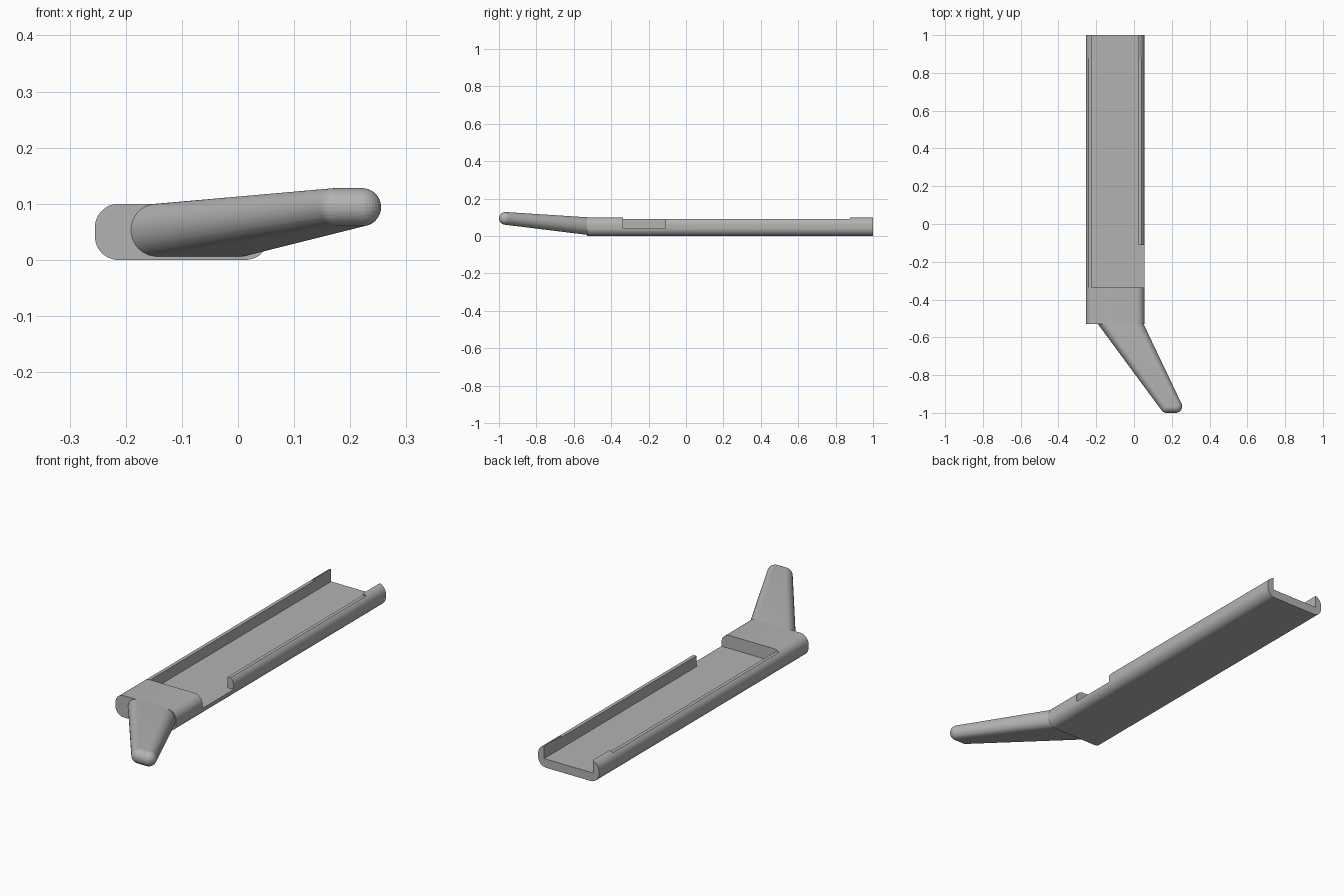
import bpy, bmesh
from math import sin, cos, pi, radians

cube = bpy.data.objects.get("Cube")
if cube:
    bpy.data.objects.remove(cube, do_unlink=True)

grey = bpy.data.materials.new("plain grey")
grey.use_nodes = True
GREY = (0.45, 0.45, 0.45, 1)
grey.diffuse_color = GREY
grey.node_tree.nodes["Principled BSDF"].inputs["Base Color"].default_value = GREY

CX = -0.1        # centre line of the tray
HALF = 0.155     # half width of the tray
LEDGE = -0.337   # where the open channel starts


def make(name, bm):
    bmesh.ops.recalc_face_normals(bm, faces=bm.faces)
    mesh = bpy.data.meshes.new(name)
    bm.to_mesh(mesh)
    bm.free()
    mesh.materials.append(grey)
    obj = bpy.data.objects.new(name, mesh)
    bpy.context.collection.objects.link(obj)
    return obj


def stadium(x0, x1, z0, z1, r, y, n=12):
    """Rounded rectangle outline in the x-z plane."""
    corners = [(x1 - r, z1 - r), (x0 + r, z1 - r), (x0 + r, z0 + r), (x1 - r, z0 + r)]
    pts = []
    for q, (cx, cz) in enumerate(corners):
        for i in range(n + 1):
            a = (q + i / n) * pi / 2
            pts.append((cx + r * cos(a), y, cz + r * sin(a)))
    return pts


def box(name, x0, x1, y0, y1, z0, z1):
    bm = bmesh.new()
    bmesh.ops.create_cube(bm, size=1)
    for v in bm.verts:
        v.co = (x1 if v.co.x > 0 else x0, y1 if v.co.y > 0 else y0, z1 if v.co.z > 0 else z0)
    return make(name, bm)


def cut(target, cutter):
    mod = target.modifiers.new("cut", "BOOLEAN")
    mod.operation = "DIFFERENCE"
    mod.solver = "EXACT"
    mod.object = cutter
    bpy.context.view_layer.objects.active = target
    bpy.ops.object.modifier_apply(modifier=mod.name)
    bpy.data.objects.remove(cutter, do_unlink=True)


def smooth(obj):
    bpy.ops.object.select_all(action="DESELECT")
    obj.select_set(True)
    bpy.context.view_layer.objects.active = obj
    bpy.ops.object.shade_smooth_by_angle(angle=radians(30))


# Tray: rounded bar extruded along its length
bm = bmesh.new()
face = bm.faces.new([bm.verts.new(p) for p in
                     stadium(CX - HALF, CX + HALF, 0, 0.1, 0.042, -0.53)])
ext = bmesh.ops.extrude_face_region(bm, geom=[face])
for v in ext["geom"]:
    if isinstance(v, bmesh.types.BMVert):
        v.co.y = 1
tray = make("tray", bm)

# Channel, lowered wall tops and side notch
cut(tray, box("channel_cutter", CX - 0.124, CX + 0.124, LEDGE, 1.1, 0.04, 0.2))
cut(tray, box("rim_cutter", CX - 0.3, CX + 0.3, LEDGE, 0.877, 0.09, 0.2))
cut(tray, box("notch_cutter", CX, CX + 0.3, LEDGE, -0.11, 0.04, 0.2))

# Pin hole through both walls, grazing the floor
bm = bmesh.new()
bmesh.ops.create_cone(bm, cap_ends=True, segments=32, radius1=0.019, radius2=0.019, depth=0.6)
for v in bm.verts:
    x, y, z = v.co
    v.co = (CX + z, 0.946 + y, 0.054 + x)
cut(tray, make("pin_cutter", bm))
smooth(tray)

# Handle: hull from a rounded root to a ball-ended tip
bm = bmesh.new()
for p in stadium(-0.198, 0.046, 0.005, 0.0995, 0.047, -0.52):
    bm.verts.new(p)
for x in (0.173, 0.221):
    ball = bmesh.ops.create_uvsphere(bm, u_segments=32, v_segments=16, radius=0.034)
    bmesh.ops.translate(bm, verts=ball["verts"], vec=(x, -0.966, 0.094))
hull = bmesh.ops.convex_hull(bm, input=bm.verts)
junk = {g for g in hull["geom_interior"] + hull["geom_unused"] if isinstance(g, bmesh.types.BMVert)}
bmesh.ops.delete(bm, geom=list(junk), context="VERTS")
smooth(make("handle", bm))
